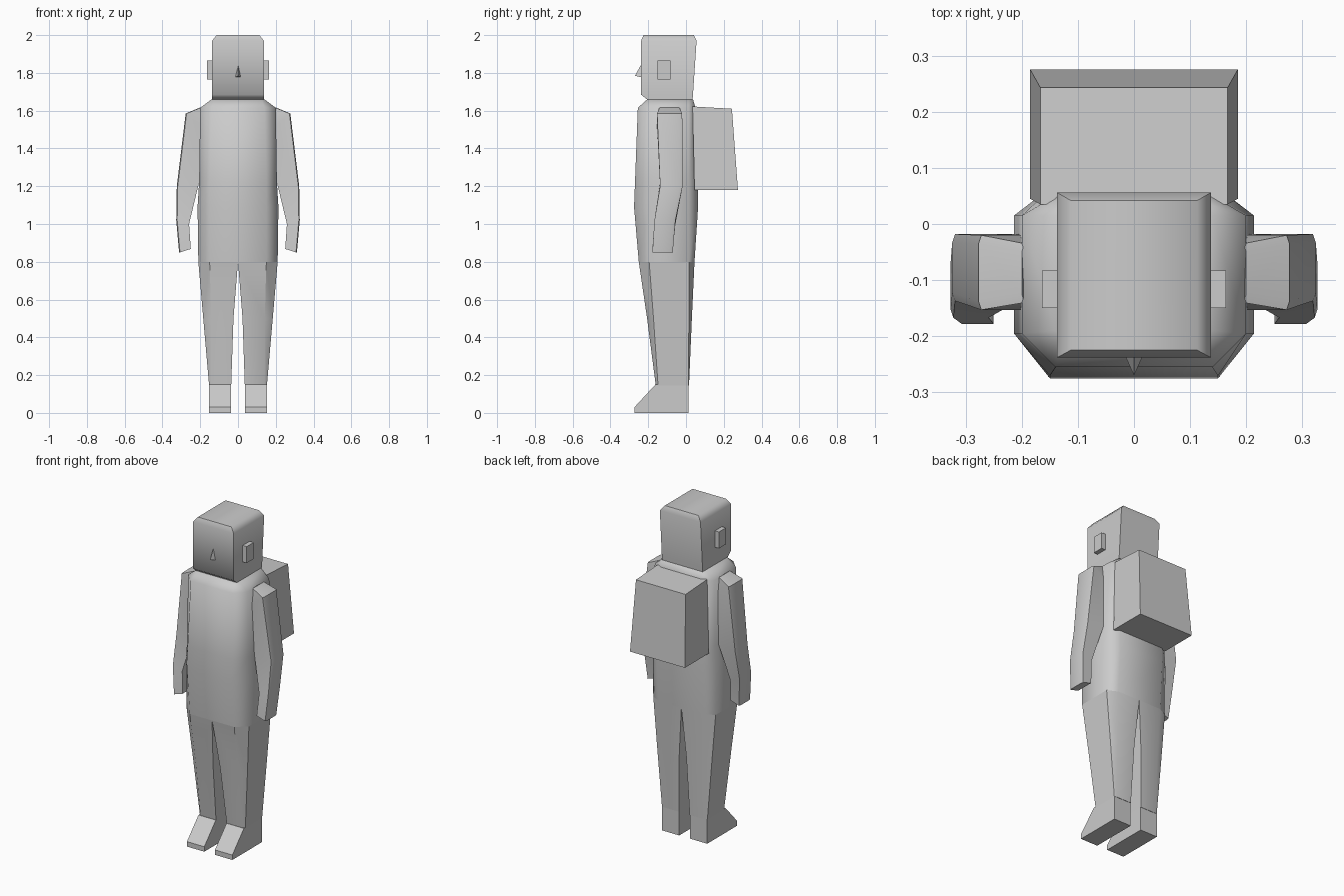
import bpy, bmesh, math

if "Cube" in bpy.data.objects:
    bpy.data.objects.remove(bpy.data.objects["Cube"])

grey = bpy.data.materials.new("plain grey")
grey.diffuse_color = (0.6, 0.6, 0.6, 1)
grey.use_nodes = True
grey.node_tree.nodes["Principled BSDF"].inputs["Base Color"].default_value = grey.diffuse_color


def loft(name, rings, angle=60):
    """Closed solid through rings that share one point count."""
    bm = bmesh.new()
    loops = [[bm.verts.new(p) for p in ring] for ring in rings]
    n = len(loops[0])
    for a, b in zip(loops, loops[1:]):
        for i in range(n):
            j = (i + 1) % n
            bm.faces.new((a[i], a[j], b[j], b[i]))
    bm.faces.new(loops[0])
    bm.faces.new(loops[-1])
    bmesh.ops.remove_doubles(bm, verts=bm.verts, dist=0.0005)
    bmesh.ops.recalc_face_normals(bm, faces=bm.faces)
    mesh = bpy.data.meshes.new(name)
    bm.to_mesh(mesh)
    bm.free()
    mesh.materials.append(grey)
    ob = bpy.data.objects.new(name, mesh)
    bpy.context.collection.objects.link(ob)
    bpy.ops.object.select_all(action='DESELECT')
    ob.select_set(True)
    bpy.context.view_layer.objects.active = ob
    bpy.ops.object.shade_smooth_by_angle(angle=math.radians(angle))
    return ob


def rect(x0, x1, y0, y1, z):
    return [(x0, y0, z), (x1, y0, z), (x1, y1, z), (x0, y1, z)]


def octagon(hx, cx, y0, ya, yb, y1, z):
    """Chamfered rectangle: half width hx, flat front/back half width cx."""
    half = [(cx, y0), (hx, ya), (hx, yb), (cx, y1)]
    pts = half + [(-x, y) for x, y in reversed(half)]
    return [(x, y, z) for x, y in pts]


# Torso with sloping shoulders
loft("torso", [
    octagon(0.210, 0.15, -0.250, -0.195, 0.015, 0.045, 0.80),
    octagon(0.214, 0.15, -0.275, -0.195, 0.015, 0.064, 1.09),
    octagon(0.206, 0.15, -0.270, -0.195, 0.015, 0.062, 1.22),
    octagon(0.200, 0.14, -0.255, -0.195, 0.015, 0.050, 1.615),
    octagon(0.140, 0.125, -0.205, -0.190, 0.015, 0.037, 1.66)])

# Head with bevelled crown and chin
loft("head", [
    rect(-0.137, 0.137, -0.207, 0.035, 1.66),
    rect(-0.137, 0.137, -0.238, 0.037, 1.685),
    rect(-0.137, 0.137, -0.238, 0.056, 1.97),
    rect(-0.113, 0.113, -0.225, 0.042, 2.0)])

# Nose
loft("nose", [
    [(-0.018, -0.23, 1.775), (0.018, -0.23, 1.775), (0, -0.27, 1.785)],
    [(-0.001, -0.23, 1.84), (0.001, -0.23, 1.84), (0, -0.24, 1.84)]], 20)

# Backpack
loft("backpack", [
    rect(-0.185, 0.185, 0.045, 0.275, 1.18),
    [(-0.167, 0.035, 1.622), (0.167, 0.035, 1.622),
     (0.167, 0.243, 1.61), (-0.167, 0.243, 1.61)]])

for side, s in (("right", 1), ("left", -1)):
    def flip(rings):
        return [[(s * x, y, z) for x, y, z in r] for r in rings]

    # Ear
    loft(side + "_ear", flip([rect(0.13, 0.164, -0.15, -0.083, 1.765),
                              rect(0.13, 0.164, -0.15, -0.083, 1.865)]), 30)

    # Leg: chamfered at the hip, square at the ankle
    def leg_ring(xi, cx, xo, y0, ya, yb, y1, z):
        return [(xi, y0, z), (cx, y0, z), (xo, ya, z),
                (xo, yb, z), (cx, y1, z), (xi, y1, z)]
    loft(side + "_leg", flip([
        leg_ring(0.000, 0.150, 0.210, -0.250, -0.195, 0.015, 0.045, 0.80),
        leg_ring(0.024, 0.142, 0.184, -0.206, -0.172, 0.015, 0.031, 0.50),
        leg_ring(0.036, 0.140, 0.153, -0.160, -0.148, 0.013, 0.016, 0.145)]), 40)

    # Foot: wedge sloping down to the toe
    side_profile = [(0.014, 0), (0.014, 0.15), (-0.162, 0.15),
                    (-0.273, 0.03), (-0.273, 0)]
    loft(side + "_foot", flip([[(x, y, z) for y, z in side_profile]
                               for x in (0.036, 0.153)]), 30)

    # Arm: (inner x, z), (outer x, z), front y, back y
    arm = [(0.195, 1.59, 0.200, 1.617, -0.140, -0.035),
           (0.200, 1.52, 0.277, 1.585, -0.153, -0.020),
           (0.206, 1.22, 0.324, 1.20, -0.137, -0.018),
           (0.259, 1.00, 0.327, 1.02, -0.167, -0.056),
           (0.250, 0.868, 0.312, 0.850, -0.178, -0.070)]
    rings = []
    for xi, zi, xo, zo, y0, y1 in arm:
        c = 0.015  # slim bevel along the outer edges
        rings.append([(xi, y0, zi), (xo - c / 3, y0, zo), (xo, y0 + c, zo),
                      (xo, y1 - c, zo), (xo - c / 3, y1, zo), (xi, y1, zi)])
    loft(side + "_arm", flip(rings), 45)
